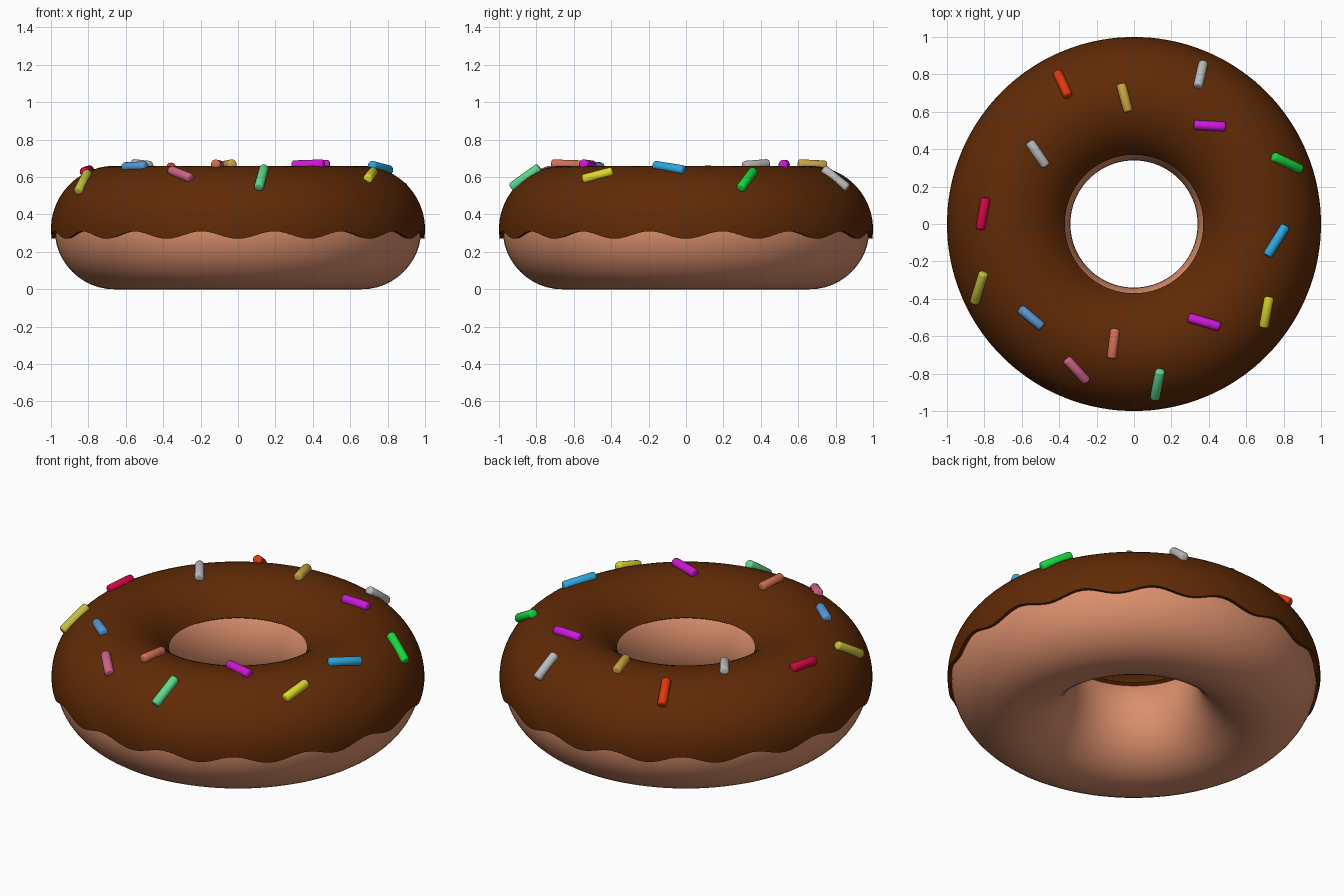
import bpy, bmesh, math
from mathutils import Vector

if "Cube" in bpy.data.objects:
    bpy.data.objects.remove(bpy.data.objects["Cube"])

R, CZ = 0.66, 0.32              # ring radius and height of the tube centre
R_DOUGH, R_ICING = 0.32, 0.34   # tube radii


def material(name, rgb):
    # rgb is given as seen on screen (0-255), stored as linear colour
    m = bpy.data.materials.new(name)
    m.diffuse_color = [(c / 255) ** 2.2 for c in rgb] + [1]
    m.use_nodes = True
    m.node_tree.nodes["Principled BSDF"].inputs["Base Color"].default_value = m.diffuse_color
    return m


def finish(bm, name, mat, angle):
    bmesh.ops.recalc_face_normals(bm, faces=bm.faces)
    me = bpy.data.meshes.new(name)
    bm.to_mesh(me)
    bm.free()
    ob = bpy.data.objects.new(name, me)
    bpy.context.collection.objects.link(ob)
    me.materials.append(mat)
    bpy.ops.object.select_all(action='DESELECT')
    ob.select_set(True)
    bpy.context.view_layer.objects.active = ob
    bpy.ops.object.shade_smooth_by_angle(angle=math.radians(angle))
    return ob


def revolve(name, section, steps, mat, angle):
    # section(theta) gives a closed loop of (radius, z) points
    bm = bmesh.new()
    rings = []
    for i in range(steps):
        t = 2 * math.pi * i / steps
        rings.append([bm.verts.new((r * math.cos(t), r * math.sin(t), z))
                      for r, z in section(t)])
    for i in range(steps):
        a, b = rings[i], rings[(i + 1) % steps]
        for j in range(len(a)):
            k = (j + 1) % len(a)
            bm.faces.new((a[j], b[j], b[k], a[k]))
    return finish(bm, name, mat, angle)


def tube_point(phi, rad):
    return R + rad * math.cos(phi), CZ + rad * math.sin(phi)


def dough_section(t):
    return [tube_point(2 * math.pi * j / 48, R_DOUGH) for j in range(48)]


def icing_section(t):
    # outer edge is wavy, inner edge is a plain circle
    low = math.asin((0.29 - 0.02 * math.cos(16 * t) - CZ) / R_ICING)
    high = math.radians(148.5)
    phis = [low + (high - low) * j / 28 for j in range(29)]
    return ([tube_point(p, R_ICING) for p in phis] +
            [tube_point(p, R_DOUGH - 0.008) for p in reversed(phis)])


revolve("dough", dough_section, 128, material("dough", (218, 142, 108)), 60)
revolve("icing", icing_section, 192, material("icing", (96, 46, 14)), 40)


# sprinkles: end points seen from above and colour
SPRINKLES = [
    (-.41, .81, -.35, .68, (224, 58, 20)),
    (-.07, .75, -.03, .60, (204, 164, 68)),
    (.37, .86, .34, .73, (185, 185, 185)),
    (.32, .53, .49, .52, (205, 30, 220)),
    (.74, .36, .89, .29, (30, 215, 65)),
    (.81, -.01, .71, -.17, (50, 165, 220)),
    (.72, -.39, .69, -.55, (220, 215, 50)),
    (.29, -.50, .46, -.55, (205, 30, 210)),
    (.14, -.78, .11, -.93, (95, 215, 140)),
    (-.10, -.56, -.12, -.72, (210, 110, 85)),
    (-.36, -.72, -.25, -.84, (205, 100, 135)),
    (-.61, -.45, -.49, -.55, (90, 150, 210)),
    (-.80, -.26, -.85, -.42, (195, 190, 65)),
    (-.79, .14, -.82, -.03, (215, 15, 70)),
    (-.56, .44, -.47, .31, (185, 185, 185)),
]


def sprinkle(index, x1, y1, x2, y2, rgb):
    cx, cy = (x1 + x2) / 2, (y1 + y2) / 2
    r = math.hypot(cx, cy)
    c = (r - R) / R_ICING
    s = math.sqrt(1 - c * c)
    normal = Vector((c * cx / r, c * cy / r, s))
    centre = Vector((cx, cy, CZ + R_ICING * s)) + normal * 0.006
    # lay the stick in the plane that touches the icing
    dx, dy = x2 - x1, y2 - y1
    axis = Vector((dx, dy, -(normal.x * dx + normal.y * dy) / s))
    rot = axis.to_track_quat('Z', 'Y')
    half, rad, e = axis.length / 2, 0.026, 0.010
    profile = [(rad - e, -half), (rad - e * .3, -half + e * .3), (rad, -half + e),
               (rad, half - e), (rad - e * .3, half - e * .3), (rad - e, half)]
    bm = bmesh.new()
    n = 16
    rings = []
    for pr, pz in profile:
        rings.append([bm.verts.new(centre + rot @ Vector(
            (pr * math.cos(2 * math.pi * k / n), pr * math.sin(2 * math.pi * k / n), pz)))
            for k in range(n)])
    for a, b in zip(rings, rings[1:]):
        for k in range(n):
            m = (k + 1) % n
            bm.faces.new((a[k], a[m], b[m], b[k]))
    bm.faces.new(rings[0])
    bm.faces.new(rings[-1])
    name = f"sprinkle_{index:02d}"
    finish(bm, name, material(name, rgb), 50)


for i, data in enumerate(SPRINKLES, 1):
    sprinkle(i, *data)
